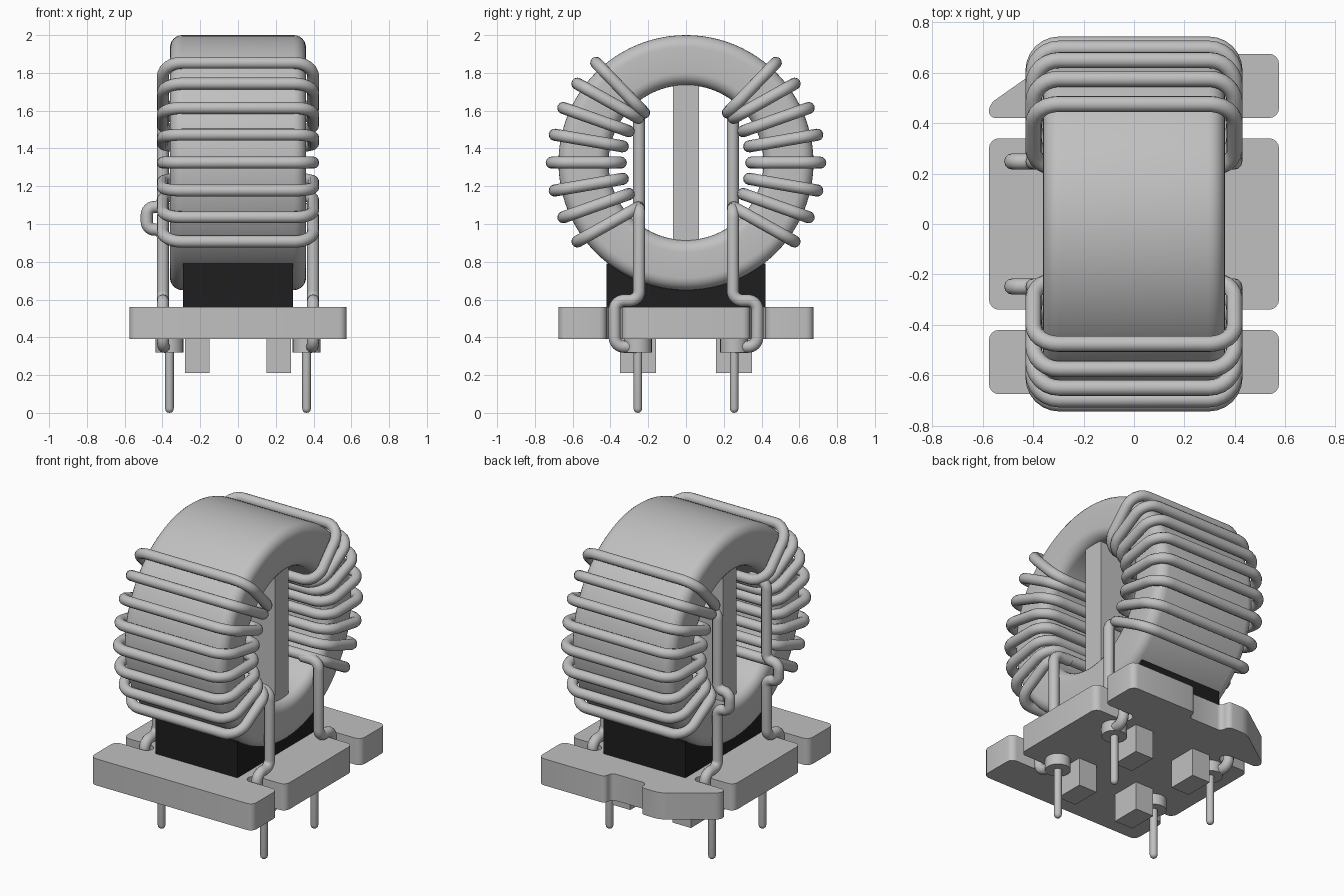
import bpy, bmesh, math
from mathutils import Vector

if "Cube" in bpy.data.objects:
    bpy.data.objects.remove(bpy.data.objects["Cube"], do_unlink=True)


def material(name, v):
    m = bpy.data.materials.new(name)
    m.use_nodes = True
    m.diffuse_color = (v, v, v, 1)
    m.node_tree.nodes["Principled BSDF"].inputs["Base Color"].default_value = (v, v, v, 1)
    return m


GREY = material("light grey", 0.53)
BLACK = material("black", 0.013)
CZ = 1.325          # height of the ring centre
WIRE = 0.032        # wire radius


def add_mesh(name, mesh, mat, smooth=False):
    ob = bpy.data.objects.new(name, mesh)
    bpy.context.collection.objects.link(ob)
    mesh.materials.clear()
    mesh.materials.append(mat)
    if smooth:
        bpy.ops.object.select_all(action='DESELECT')
        ob.select_set(True)
        bpy.context.view_layer.objects.active = ob
        bpy.ops.object.shade_smooth_by_angle(angle=math.radians(35))
    return ob


def from_bmesh(name, bm, mat, smooth=False):
    bmesh.ops.recalc_face_normals(bm, faces=bm.faces)
    mesh = bpy.data.meshes.new(name)
    bm.to_mesh(mesh)
    bm.free()
    return add_mesh(name, mesh, mat, smooth)


def box(name, x0, x1, y0, y1, z0, z1, mat):
    bm = bmesh.new()
    bmesh.ops.create_cube(bm, size=1)
    for v in bm.verts:
        v.co = Vector(((x0 + x1) / 2 + v.co.x * (x1 - x0),
                       (y0 + y1) / 2 + v.co.y * (y1 - y0),
                       (z0 + z1) / 2 + v.co.z * (z1 - z0)))
    return from_bmesh(name, bm, mat)


def rounded(points, radius, cyclic=False, steps=6):
    """Replace each corner of a path by a small arc-like curve."""
    pts = [Vector(p) for p in points]
    n = len(pts)
    out = []
    for i, p in enumerate(pts):
        if not cyclic and i in (0, n - 1):
            out.append(p)
            continue
        a, b = pts[i - 1] - p, pts[(i + 1) % n] - p
        r = min(radius, a.length * 0.48, b.length * 0.48)
        p0, p2 = p + a.normalized() * r, p + b.normalized() * r
        mid = p.lerp((p0 + p2) / 2, 0.17)     # pull close to a true arc
        for k in range(steps + 1):
            t = k / steps
            w = 2 * t * (1 - t) * 0.7071
            d = (1 - t) ** 2 + w + t ** 2
            out.append((p0 * (1 - t) ** 2 + p * w + p2 * t ** 2) / d)
    return out


def tube(name, paths, radius, mat, cyclic=False):
    cu = bpy.data.curves.new(name, 'CURVE')
    cu.dimensions = '3D'
    cu.bevel_depth = radius
    cu.bevel_resolution = 4
    cu.use_fill_caps = True
    for path in paths:
        s = cu.splines.new('POLY')
        s.points.add(len(path) - 1)
        for sp, p in zip(s.points, path):
            sp.co = (*p, 1)
        s.use_cyclic_u = cyclic
    tmp = bpy.data.objects.new(name + "_path", cu)
    bpy.context.collection.objects.link(tmp)
    dg = bpy.context.evaluated_depsgraph_get()
    mesh = bpy.data.meshes.new_from_object(tmp.evaluated_get(dg))
    bpy.data.objects.remove(tmp, do_unlink=True)
    return add_mesh(name, mesh, mat, True)


def lathe(name, profile, axis, centre, mat, closed, segments):
    """Spin a profile around an axis through the centre."""
    bm = bmesh.new()
    vs = [bm.verts.new(p) for p in profile]
    es = [bm.edges.new(e) for e in zip(vs, vs[1:])]
    if closed:
        es.append(bm.edges.new((vs[-1], vs[0])))
    bmesh.ops.spin(bm, geom=vs + es, cent=centre, axis=axis, angle=math.tau,
                   steps=segments, use_duplicate=False)
    bmesh.ops.remove_doubles(bm, verts=bm.verts, dist=1e-4)
    return from_bmesh(name, bm, mat, True)


# Ring core with rounded rims
section = [(-0.36, 0, CZ + 0.41), (-0.36, 0, CZ + 0.675),
           (0.36, 0, CZ + 0.675), (0.36, 0, CZ + 0.41)]
lathe("ring_core", rounded(section, 0.065, True), (1, 0, 0), (0, 0, CZ), GREY, True, 96)

# Divider in the hole and cradle under the ring
box("divider", -0.31, 0.31, -0.07, 0.07, CZ - 0.42, CZ + 0.42, GREY)
box("cradle", -0.29, 0.29, -0.42, 0.42, 0.55, 0.79, BLACK)

# Base plate: slotted sides, back notch and one cut corner
X, Y, S = 0.575, 0.675, 0.34
right_side = [(X, -Y), (X, -0.42), (S, -0.42), (S, -0.34), (X, -0.34),
              (X, 0.34), (S, 0.34), (S, 0.42), (X, 0.42), (X, Y)]
back = [(0.10, Y), (0.10, 0.61), (-0.15, 0.61), (-0.15, Y), (-0.29, Y), (-X, 0.475)]
left_side = [(-x, y) for x, y in reversed(right_side[:-1])]
outline = rounded([(x, y, 0.39) for x, y in right_side + back + left_side], 0.04, True, 4)
bm = bmesh.new()
face = bm.faces.new([bm.verts.new(p) for p in outline])
top = bmesh.ops.extrude_face_region(bm, geom=[face])["geom"]
bmesh.ops.translate(bm, vec=(0, 0, 0.17),
                    verts=[v for v in top if isinstance(v, bmesh.types.BMVert)])
from_bmesh("base_plate", bm, GREY, True)

# Feet, collars and pins at the four corners
for sx, nx in ((1, "left"), (-1, "right")):
    for sy, ny in ((1, "back"), (-1, "front")):
        tag = f"{ny}_{nx}"
        fx, fy = sorted((sx * 0.15, sx * 0.28)), sorted((sy * 0.16, sy * 0.35))
        box("foot_" + tag, *fx, *fy, 0.21, 0.40, GREY)
        px, py = sx * 0.363, sy * 0.255
        for part, prof in (
                ("collar_", [(0, 0.32), (0.074, 0.32), (0.074, 0.40), (0, 0.40)]),
                ("pin_", [(0, 0), (0.012, 0.003), (0.02, 0.011), (0.023, 0.024),
                          (0.023, 0.38), (0, 0.38)])):
            lathe(part + tag, [(px + r, py, z) for r, z in prof], (0, 0, 1),
                  (px, py, 0), GREY, False, 24)


def polar(x, r, deg, sy):
    a = math.radians(deg)
    return (x, sy * r * math.cos(a), CZ + r * math.sin(a))


# Two mirrored windings of eight turns, with leads running down to the pins
W = 0.398
for sy, side in ((1, "back"), (-1, "front")):
    turns = []
    for i in range(8):
        a = -36 + 12 * i
        b = min(a * 1.2, 50)
        turns.append(rounded([polar(-W, 0.711, a, sy), polar(W, 0.711, a, sy),
                              polar(W, 0.345, b, sy), polar(-W, 0.345, b, sy)],
                             0.10, True))
    tube(f"{side}_winding", turns, WIRE, GREY, True)

    leads = []
    for sx in (1, -1):
        x, y = sx * W, sy * 0.248
        if sx > 0:
            # short lead from the lowest turn
            path = [(0.28, y, 1.08), (x, y, 1.08)]
        else:
            # long lead from the highest turn, hopping over the lowest one
            path = [(-0.28, y, 1.59), (x, y, 1.59), (x, y, 1.09),
                    (-0.483, y, 1.09), (-0.483, y, 0.97), (x, y, 0.97)]
        path += [(x, y, 0.595), (x, sy * 0.378, 0.595), (x, sy * 0.378, 0.35),
                 (sx * 0.385, sy * 0.25, 0.35)]
        leads.append(rounded(path, 0.05))
    tube(f"{side}_leads", leads, WIRE, GREY)
